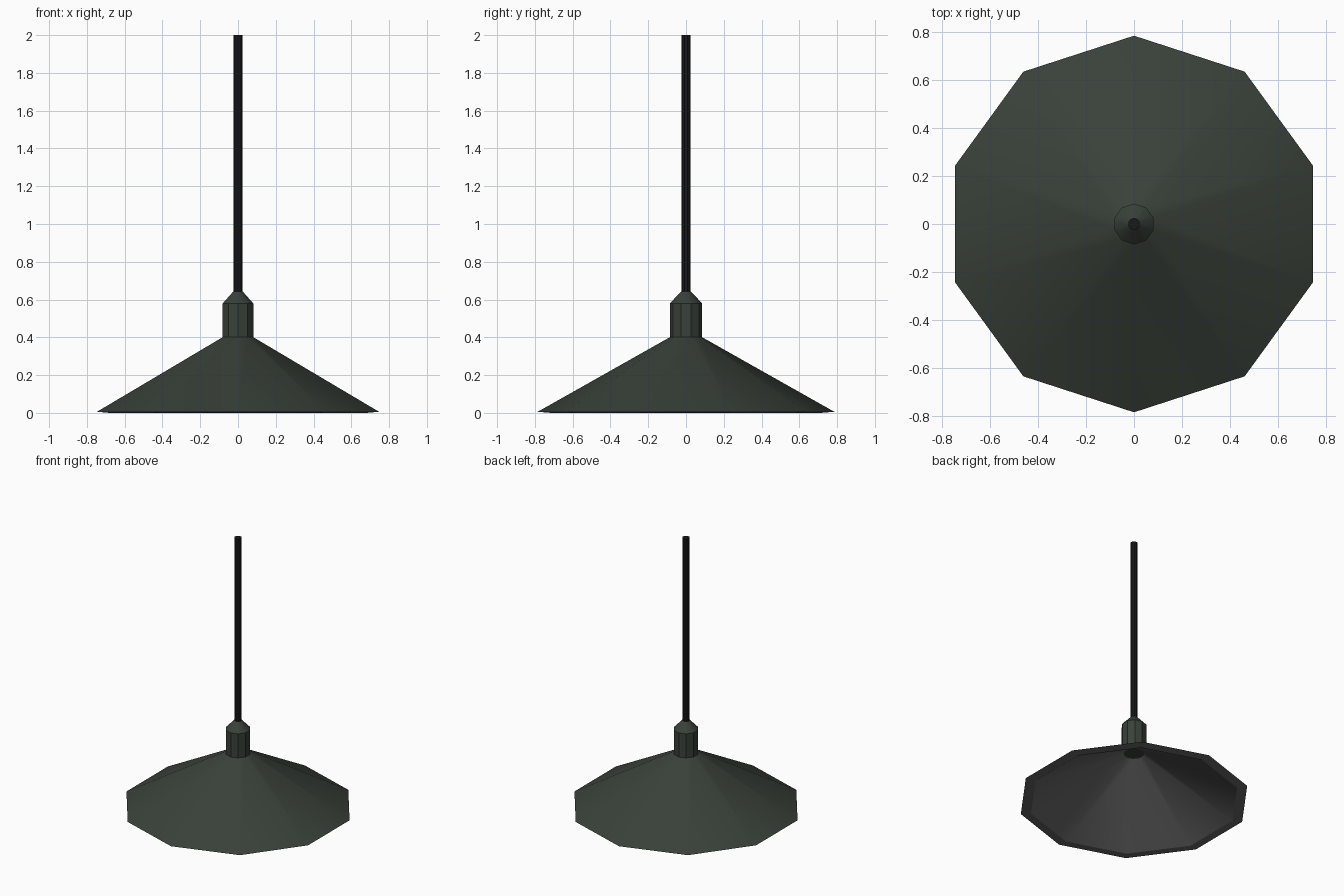
import bpy, math

if "Cube" in bpy.data.objects:
    bpy.data.objects.remove(bpy.data.objects["Cube"])

SIDES = 10

def material(name, rgb):
    m = bpy.data.materials.new(name)
    m.diffuse_color = (*rgb, 1)
    m.use_nodes = True
    m.node_tree.nodes["Principled BSDF"].inputs["Base Color"].default_value = m.diffuse_color
    return m

green = material("dark green enamel", (0.041, 0.052, 0.041))
black = material("black cord", (0.009, 0.009, 0.009))
grey = material("grey lining", (0.13, 0.13, 0.13))

def lathe(name, profile, mats, band_mats=None, cap_start=False, cap_end=False):
    """Ten-sided turned part; profile runs so that faces point outwards going up."""
    verts, faces, idx = [], [], []
    for r, z in profile:
        for i in range(SIDES):
            a = math.pi / 2 + 2 * math.pi * i / SIDES
            verts.append((r * math.cos(a), r * math.sin(a), z))
    for b in range(len(profile) - 1):
        for i in range(SIDES):
            j = (i + 1) % SIDES
            o, p = b * SIDES, (b + 1) * SIDES
            faces.append((o + i, o + j, p + j, p + i))
            idx.append(band_mats[b] if band_mats else 0)
    if cap_start:
        faces.append(tuple(reversed(range(SIDES))))
        idx.append(0)
    if cap_end:
        o = (len(profile) - 1) * SIDES
        faces.append(tuple(range(o, o + SIDES)))
        idx.append(0)
    me = bpy.data.meshes.new(name)
    me.from_pydata(verts, [], faces)
    for m in mats:
        me.materials.append(m)
    for f, k in zip(me.polygons, idx):
        f.material_index = k
    ob = bpy.data.objects.new(name, me)
    bpy.context.collection.objects.link(ob)
    bpy.ops.object.select_all(action='DESELECT')
    bpy.context.view_layer.objects.active = ob
    ob.select_set(True)
    bpy.ops.object.shade_smooth_by_angle(angle=math.radians(30))
    return ob

# Shade: grey lining and rim, green outside
lathe("shade", [(0.07, 0.365), (0.715, 0.0), (0.785, 0.006), (0.083, 0.402)],
      [green, grey], [1, 1, 0])

# Collar with tapered top, closed underneath where the lamp would sit
lathe("collar", [(0.085, 0.365), (0.085, 0.58), (0.024, 0.645)],
      [green], cap_start=True, cap_end=True)

# Hanging cord
lathe("cord", [(0.025, 0.63), (0.025, 2.0)], [black], cap_start=True, cap_end=True)
